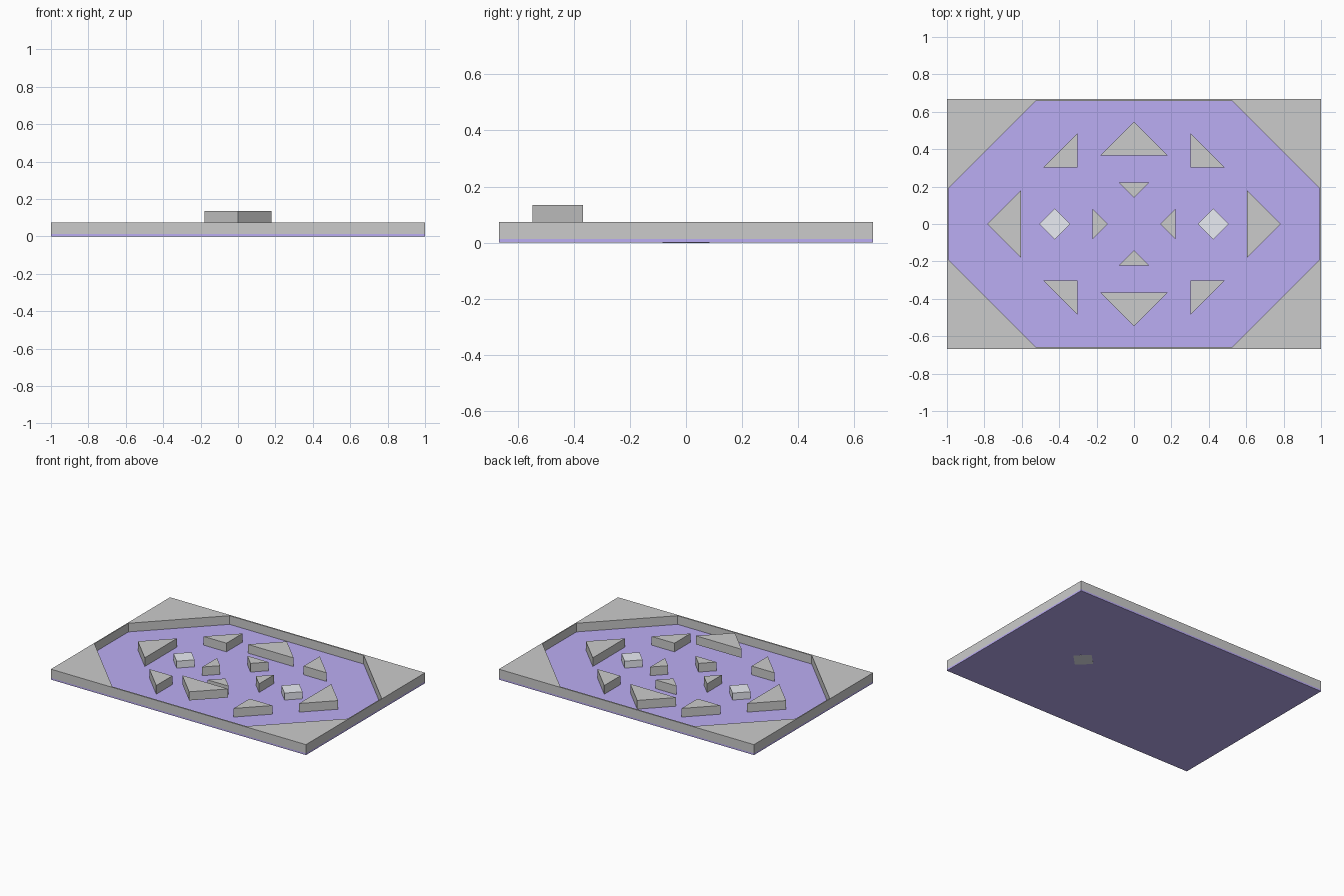
import bpy, bmesh

if "Cube" in bpy.data.objects:
    bpy.data.objects.remove(bpy.data.objects["Cube"])

FLOOR, TOP, HIGH = 0.0125, 0.074, 0.135


def material(name, rgb):
    m = bpy.data.materials.new(name)
    m.diffuse_color = (*rgb, 1)
    m.use_nodes = True
    m.node_tree.nodes["Principled BSDF"].inputs["Base Color"].default_value = m.diffuse_color
    return m


def prism(name, pts, z0, z1, mat=None, open_seams=False):
    """Extrude a flat outline from z0 to z1."""
    bm = bmesh.new()
    face = bm.faces.new([bm.verts.new((x, y, z0)) for x, y in pts])
    ext = bmesh.ops.extrude_face_region(bm, geom=[face], use_keep_orig=True)
    for v in ext["geom"]:
        if isinstance(v, bmesh.types.BMVert):
            v.co.z = z1
    bmesh.ops.recalc_face_normals(bm, faces=bm.faces)
    if open_seams:  # drop the faces lying on the mirror planes
        seams = [f for f in bm.faces
                 if any(all(abs(v.co[a]) < 1e-6 for v in f.verts) for a in (0, 1))]
        bmesh.ops.delete(bm, geom=seams, context='FACES')
    me = bpy.data.meshes.new(name)
    bm.to_mesh(me)
    bm.free()
    ob = bpy.data.objects.new(name, me)
    bpy.context.collection.objects.link(ob)
    if mat:
        me.materials.append(mat)
    return ob


def mirror(ob, x, y):
    mod = ob.modifiers.new("mirror", 'MIRROR')
    mod.use_axis = (x, y, False)
    return ob


purple = material("purple", (0.5, 0.42, 0.9))
pale = material("pale", (0.82, 0.84, 0.9))

# Floor plate
prism("floor", [(-1, -.667), (1, -.667), (1, .667), (-1, .667)], 0, FLOOR, purple)

# Outer wall: thin rails with big corner wedges, one quarter mirrored
quarter = [(0, .667), (1, .667), (1, 0), (.993, 0), (.993, .19), (.526, .657), (0, .657)]
mirror(prism("outer_wall", quarter, FLOOR, TOP, open_seams=True), True, True)

# Diagonal obstacles
mirror(prism("diagonal_block", [(.303, .303), (.483, .303), (.303, .483)], FLOOR, TOP), True, True)

# Side obstacles
mirror(prism("side_block", [(.785, 0), (.605, .18), (.605, -.18)], FLOOR, TOP), True, False)
mirror(prism("inner_side_block", [(.14, 0), (.223, .083), (.223, -.083)], FLOOR, TOP), True, False)

# Back and front obstacles; the front one sits a level higher
large = [(0, .547), (-.18, .367), (.18, .367)]
prism("back_block", large, FLOOR, TOP)
prism("front_block", [(x, -y) for x, y in large], TOP, HIGH)
mirror(prism("inner_block", [(0, .14), (.083, .223), (-.083, .223)], FLOOR, TOP), False, True)

# Pale diamond pads; the right one shows through the underside
for name, cx, z0 in (("left_diamond", -.423, FLOOR), ("right_diamond", .423, -.0004)):
    r = .083
    prism(name, [(cx - r, 0), (cx, -r), (cx + r, 0), (cx, r)], z0, .062, pale)
